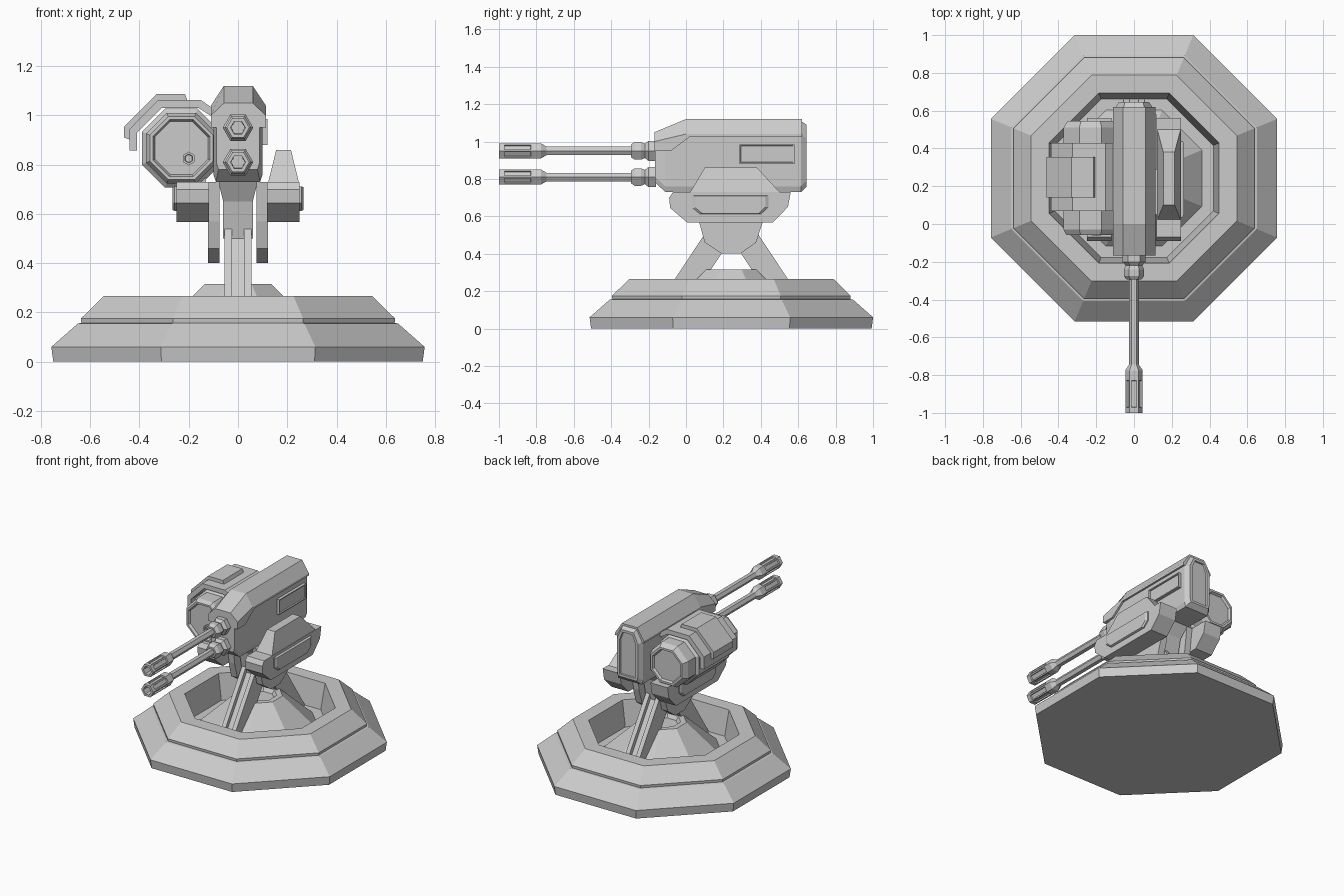
import bpy, bmesh
from math import cos, sin, pi

if "Cube" in bpy.data.objects:
    bpy.data.objects.remove(bpy.data.objects["Cube"])

CY = 0.2425  # y of the base centre


def loft(name, rings, inset=None):
    """Skin a list of equal-length point rings, capping both ends.
    inset = (face test, border, depth) sinks or raises chosen faces."""
    bm = bmesh.new()
    vs = [[bm.verts.new(p) for p in r] for r in rings]
    n = len(vs[0])
    for a, b in zip(vs, vs[1:]):
        for i in range(n):
            j = (i + 1) % n
            bm.faces.new((a[i], a[j], b[j], b[i]))
    bm.faces.new(vs[0])
    bm.faces.new(vs[-1])
    bmesh.ops.recalc_face_normals(bm, faces=bm.faces)
    if inset:
        test, border, depth = inset
        bm.normal_update()
        picked = [f for f in bm.faces if test(f)]
        bmesh.ops.inset_individual(bm, faces=picked, thickness=border, depth=0)
        bmesh.ops.inset_individual(bm, faces=picked, thickness=0.003, depth=depth)
    me = bpy.data.meshes.new(name)
    bm.to_mesh(me)
    bm.free()
    ob = bpy.data.objects.new(name, me)
    bpy.context.collection.objects.link(ob)
    return ob


def prism_x(name, yz, x0, x1, inset=None):
    return loft(name, [[(x, y, z) for y, z in yz] for x in (x0, x1)], inset)


def prism_y(name, xz, y0, y1):
    return loft(name, [[(x, y, z) for x, z in xz] for y in (y0, y1)])


def box(name, x0, x1, y0, y1, z0, z1, inset=None):
    return prism_x(name, [(y0, z0), (y1, z0), (y1, z1), (y0, z1)], x0, x1, inset)


def turned_y(name, prof, n, cx, cz, phase=0.0, inset=None):
    """n-sided turned solid along y; prof = (corner radius, y)."""
    ang = [phase + 2 * pi * i / n for i in range(n)]
    return loft(name, [[(cx + r * cos(a), y, cz + r * sin(a)) for a in ang]
                       for r, y in prof], inset)


# Octagonal base with stepped rim, pit and central cone
base_prof = [(.75, 0), (.758, .06), (.65, .155), (.636, .157), (.638, .175),
             (.545, .266), (.45, .266), (.42, .09), (.36, .09), (.135, .315),
             (.10, .315), (.085, .29)]
k = 1 / cos(pi / 8)
loft("base", [[(a * k * cos(pi / 8 + i * pi / 4), CY + a * k * sin(pi / 8 + i * pi / 4), z)
               for i in range(8)] for a, z in base_prof])

# A-frame legs: recessed core between two rails, front and back
for side, s in (("front", 1), ("back", -1)):
    rail = [(-.418, .09), (-.258, .09), (.06, .57), (-.10, .57)]
    core = [(-.385, .09), (-.29, .09), (.03, .57), (-.067, .57)]
    prism_x(side + "_leg_core", [(CY + s * y, z) for y, z in core], -.03, .03)
    for x in (-.055, .025):
        prism_x(side + "_leg_rail", [(CY + s * y, z) for y, z in rail], x, x + .03)

# Trunnion block joining legs to gun body
loft("trunnion", [[(-w, y0, z), (w, y0, z), (w, y1, z), (-w, y1, z)]
                  for w, y0, y1, z in ((.06, .13, .355, .50), (.06, .1, .385, .65),
                                       (.082, .05, .435, .74))])

# Hanger plates and side pods, mirrored left and right
hanger = [(.05, .73), (.07, .57), (.10, .46), (.19, .40), (.29, .40), (.375, .46),
          (.41, .57), (.43, .73)]
pod = [(-.07, .73), (-.09, .70), (-.085, .645), (.005, .568), (.465, .568),
       (.545, .65), (.56, .73)]
panel = [(.035, .712), (.035, .645), (.075, .612), (.40, .612), (.44, .65), (.44, .712)]
for side, s in (("right", 1), ("left", -1)):
    prism_x(side + "_hanger", hanger, s * .075, s * .122)
    prism_x(side + "_pod", pod, s * .118, s * .25)
    loft(side + "_pod_panel", [[(s * x, CY + (y - CY) * f, .662 + (z - .662) * f)
                               for y, z in panel]
                              for x, f in ((.245, 1), (.257, 1), (.265, .93))])

# Tapered fin on the right pod
loft("right_fin", [[(x0, y0, z), (x1, y0, z), (x1, y1, z), (x0, y1, z)]
                   for x0, x1, y0, y1, z in ((.122, .248, .02, .505, .725),
                                             (.155, .215, .10, .38, .86))])


# Gun body: octagonal sections along y
def section(y, w, z0, zs, wt, zt):
    half = [(w * .9, z0), (w, z0 + .03), (w, zs), (wt, zt)]
    return [(x, y, z) for x, z in half] + [(-x, y, z) for x, z in reversed(half)]


loft("gun_body", [section(-.165, .088, .78, .97, .05, 1.035),
                  section(-.11, .10, .73, .98, .052, 1.05),
                  section(0, .10, .73, 1.03, .055, 1.10),
                  section(.615, .10, .73, 1.03, .055, 1.11),
                  section(.645, .08, .76, 1.02, .048, 1.09)],
     (lambda f: f.normal.y > .9, .02, -.01))

# Hood wrapping the upper body
hood = []
for x, front, top in ((-.11, 1.0, 1.04), (-.057, 1.05, 1.12), (.06, 1.05, 1.12), (.113, 1.0, 1.04)):
    hood.append([(x, y, z) for y, z in ((-.168, .95), (-.168, front), (0, top), (.62, top),
                                        (.62, 1.025), (.02, 1.025), (-.08, .95))])
loft("hood", hood)
box("body_side_panel", .095, .12, .285, .58, .88, .985,
    (lambda f: f.normal.x > .9, .01, -.008))

# Twin barrels with collars and slotted muzzles
for label, z in (("upper", .95), ("lower", .81)):
    turned_y(label + "_collar", [(.038, -.295), (.054, -.275), (.054, -.24), (.044, -.22),
                                 (.062, -.20), (.062, -.16)], 6, 0, z)
    turned_y(label + "_barrel", [(.026, -.76), (.026, -.28)], 6, 0, z)
    turned_y(label + "_muzzle", [(.028, -.93), (.03, -1), (.046, -1), (.046, -.98),
                                 (.046, -.82), (.046, -.775), (.026, -.745)], 6, 0, z, 0,
             (lambda f: -.91 < f.calc_center_median().y < -.89
              and f.calc_area() > .006, .012, -.009))

# Octagonal drum on the left
DX, DZ = -.23, .867
drum = [(.108, -.04), (.116, -.058), (.128, -.058), (.143, -.03), (.143, .07), (.16, .085),
        (.16, .415), (.143, .43), (.143, .51), (.122, .545), (.108, .545), (.10, .53)]
turned_y("drum", [(a * k, y) for a, y in drum], 8, DX, DZ, pi / 8)
turned_y("drum_lens", [(.016, -.045), (.018, -.06), (.028, -.06), (.028, -.03)], 6, -.20, .825, pi / 6)
box("drum_mount", -.15, -.09, .08, .42, .80, .95)
box("drum_foot", -.25, -.13, .08, .42, .70, .76)

# Curved shield plate and the smaller pad on top of it
prism_y("shield", [(-.09, 1.02), (-.15, 1.062), (-.325, 1.062), (-.44, .945), (-.44, .858),
                   (-.41, .858), (-.41, .93), (-.31, 1.03), (-.16, 1.03), (-.09, .985)], .07, .43)
prism_y("shield_pad", [(-.205, 1.06), (-.215, 1.086), (-.33, 1.086), (-.462, .955),
                       (-.462, .91), (-.435, .90), (-.435, .94), (-.32, 1.055)], .14, .355)
